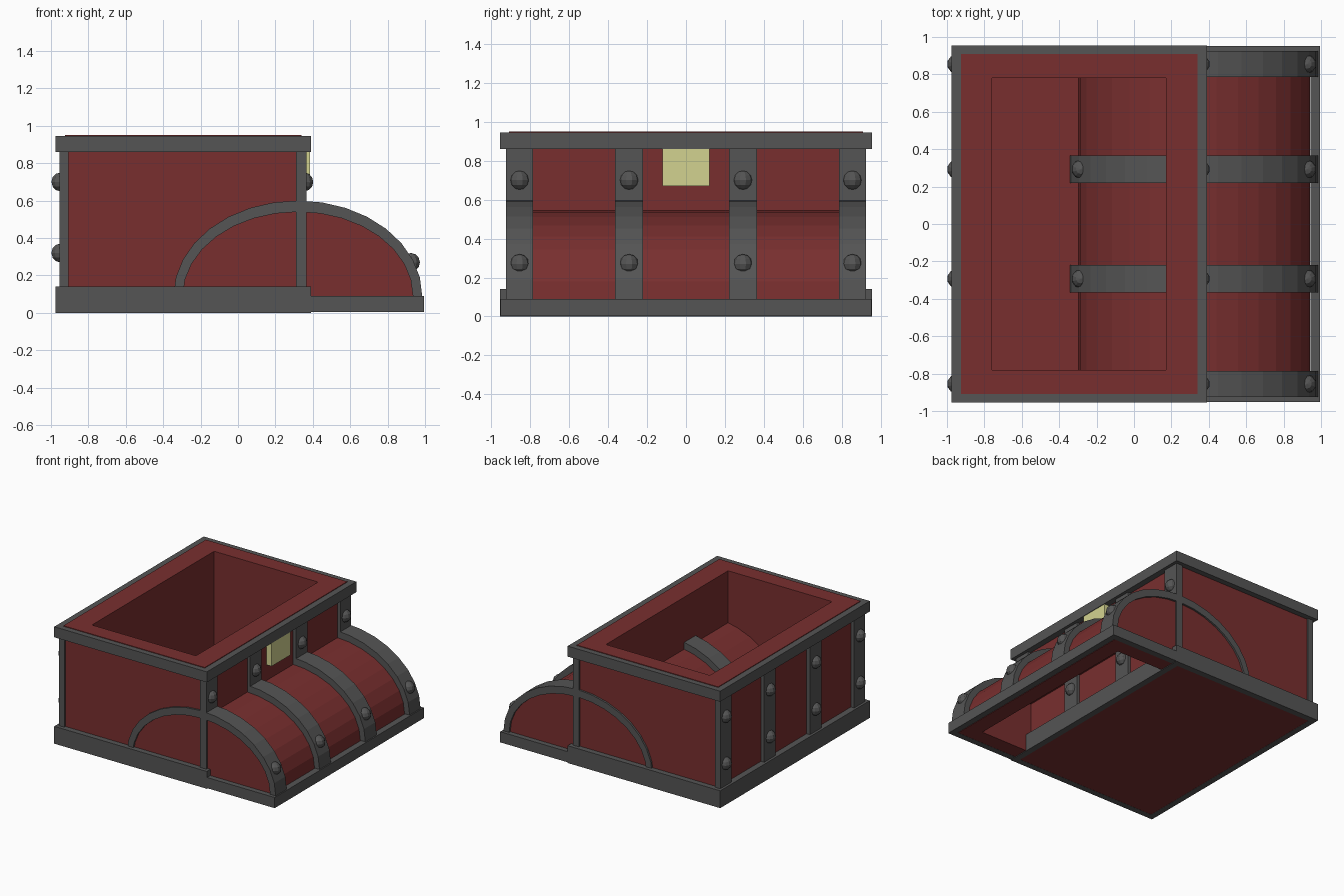
import bpy, bmesh, math

if "Cube" in bpy.data.objects:
    bpy.data.objects.remove(bpy.data.objects["Cube"])

def material(name, rgb):
    m = bpy.data.materials.new(name)
    m.diffuse_color = (*rgb, 1)
    m.use_nodes = True
    m.node_tree.nodes["Principled BSDF"].inputs["Base Color"].default_value = m.diffuse_color
    return m

RED = material("dark_red", (0.19, 0.028, 0.028))
GREY = material("iron_grey", (0.09, 0.09, 0.09))
YELLOW = material("pale_yellow", (0.65, 0.65, 0.28))

def finish(name, bm, mat):
    bmesh.ops.recalc_face_normals(bm, faces=bm.faces)
    me = bpy.data.meshes.new(name)
    bm.to_mesh(me)
    bm.free()
    me.materials.append(mat)
    ob = bpy.data.objects.new(name, me)
    bpy.context.collection.objects.link(ob)
    return ob

def prism(name, profile, y0, y1, mat):
    """Extrude an (x, z) profile along y."""
    bm = bmesh.new()
    f = bm.faces.new([bm.verts.new((x, y0, z)) for x, z in profile])
    ext = bmesh.ops.extrude_face_region(bm, geom=[f])["geom"]
    bmesh.ops.translate(bm, vec=(0, y1 - y0, 0),
                        verts=[v for v in ext if isinstance(v, bmesh.types.BMVert)])
    return finish(name, bm, mat)

def box(name, x0, x1, y0, y1, z0, z1, mat):
    return prism(name, [(x0, z0), (x1, z0), (x1, z1), (x0, z1)], y0, y1, mat)

def carve(ob, cutter):
    """Subtract the cutter from the object and remove it."""
    mod = ob.modifiers.new("carve", 'BOOLEAN')
    mod.operation, mod.solver, mod.object = 'DIFFERENCE', 'EXACT', cutter
    bpy.context.view_layer.objects.active = ob
    bpy.ops.object.modifier_apply(modifier=mod.name)
    bpy.data.objects.remove(cutter)
    return ob

def frame(name, x0, x1, y, z0, z1, w):
    """Rectangular trim ring."""
    return carve(box(name, x0, x1, -y, y, z0, z1, GREY),
                 box("cutter", x0 + w, x1 - w, -y + w, y - w, z0 - .1, z1 + .1, GREY))

def bolt(name, x, y, z):
    bm = bmesh.new()
    bmesh.ops.create_uvsphere(bm, u_segments=10, v_segments=6, radius=0.05)
    bmesh.ops.translate(bm, vec=(x, y, z), verts=bm.verts)
    return finish(name, bm, GREY)

CX, BASE = 0.32, 0.09

def arch(a, b, n=16):
    return [(CX + a * math.cos(math.pi * i / n), BASE + b * math.sin(math.pi * i / n))
            for i in range(n + 1)]

def arch_solid(name, a, b, y, z0, mat):
    return prism(name, [(CX + a, z0)] + arch(a, b) + [(CX - a, z0)], -y, y, mat)

# Chest body with open cavity
carve(box("chest_body", -.925, .34, -.91, .91, .001, .95, RED),
      box("cutter", -.76, .17, -.78, .78, .12, 1.2, RED))
frame("chest_top_rim", -.975, .39, .955, .86, .945, .05)
frame("chest_base_rim", -.975, .39, .955, 0, .14, .05)

# Fallen lid: hollow half barrel, partly inside the chest
carve(arch_solid("lid_shell", .62, .455, .91, .005, RED),
      arch_solid("cutter", .49, .33, .78, -.1, RED))
frame("lid_rim", CX - .675, CX + .675, .952, .004, .09, .05)

# Straps and bolts on chest and lid
for i, (y0, y1) in enumerate([(-.925, -.785), (-.365, -.22), (.22, .365), (.785, .925)]):
    yc = (y0 + y1) / 2
    box(f"rear_strap_{i}", -.955, -.905, y0, y1, .05, .94, GREY)
    box(f"front_strap_{i}", .31, .365, y0, y1, .05, .94, GREY)
    outer, inner = arch(.665, .51), arch(.615, .45)
    prism(f"lid_strap_{i}", [(CX + .665, .06)] + outer + [(CX - .665, .06), (CX - .615, .06)]
          + inner[::-1] + [(CX + .615, .06)], y0, y1, GREY)
    for z in (.32, .70):
        bolt(f"rear_bolt_{i}", -.95, yc, z)
        bolt(f"front_bolt_{i}", .355, yc, z)
    for s in (-1, 1):
        bolt(f"lid_bolt_{i}", CX + s * .605, yc, .27)

# Lock plate
box("lock_plate", .33, .385, -.12, .12, .67, .87, YELLOW)
